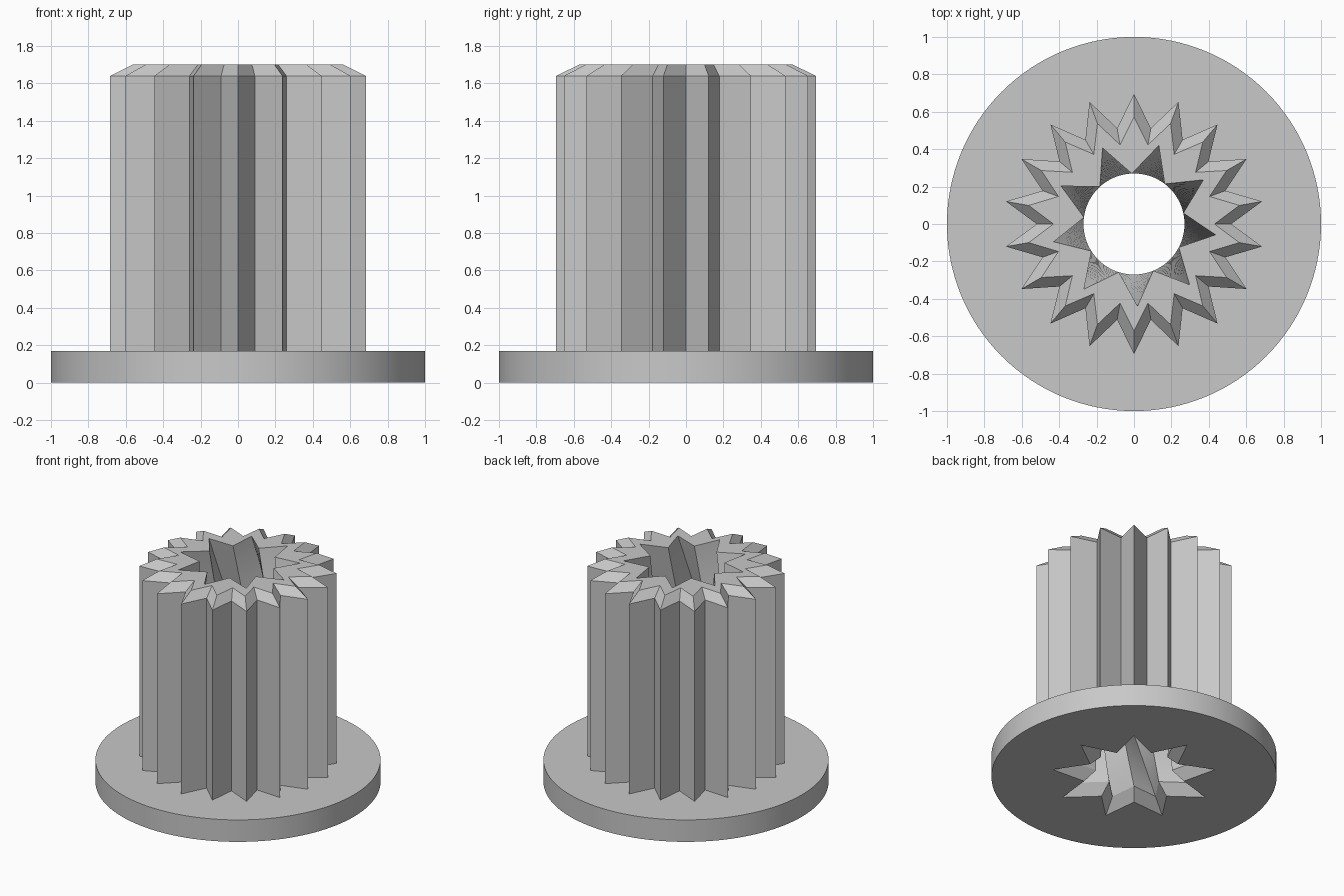
import bpy, bmesh
from math import cos, sin, pi, radians

if "Cube" in bpy.data.objects:
    bpy.data.objects.remove(bpy.data.objects["Cube"])

bm = bmesh.new()

def circle(r, z, n=128):
    return [bm.verts.new((r * cos(2 * pi * i / n), r * sin(2 * pi * i / n), z)) for i in range(n)]

def star(tips, outer, inner, z, turn=0.0):
    ring = []
    for i in range(2 * tips):
        a = radians(90 + turn) + pi * i / tips
        r = inner if i % 2 else outer
        ring.append(bm.verts.new((r * cos(a), r * sin(a), z)))
    return ring

def wall(a, b):
    n = len(a)
    for i in range(n):
        j = (i + 1) % n
        bm.faces.new((a[i], a[j], b[j], b[i]))

def cap(a, b):
    # flat face between an outer outline and an inner one
    edges = [bm.edges.get((r[i - 1], r[i])) for r in (a, b) for i in range(len(r))]
    bmesh.ops.triangle_fill(bm, use_beauty=True, use_dissolve=False, edges=edges)

FLANGE, SHOULDER, TOP = 0.17, 1.64, 1.70

# round flange
rim_low, rim_high = circle(1.0, 0), circle(1.0, FLANGE)
wall(rim_low, rim_high)

# straight 18-tooth barrel with a bevelled top
gear_low = star(18, 0.695, 0.52, FLANGE)
gear_high = star(18, 0.695, 0.52, SHOULDER)
gear_top = star(18, 0.572, 0.43, TOP)
wall(gear_low, gear_high)
wall(gear_high, gear_top)

# 9-point bore: flared mouth below, then a steady twist to the top
MOUTH, TWIST, STEPS = 0.08, 62.5, 40
mouth = star(9, 0.578, 0.355, 0)
prev = mouth
for k in range(STEPS + 1):
    t = k / STEPS
    ring = star(9, 0.44, 0.27, MOUTH + (TOP - MOUTH) * t, TWIST * t)
    wall(prev, ring)
    prev = ring

# flat surfaces: underside, flange top, barrel top
cap(rim_low, mouth)
cap(rim_high, gear_low)
cap(gear_top, prev)
bmesh.ops.recalc_face_normals(bm, faces=bm.faces)

mesh = bpy.data.meshes.new("flanged_spline_bushing")
bm.to_mesh(mesh)
bm.free()
obj = bpy.data.objects.new("flanged_spline_bushing", mesh)
bpy.context.collection.objects.link(obj)

grey = bpy.data.materials.new("light grey")
grey.diffuse_color = (0.58, 0.58, 0.58, 1)
grey.use_nodes = True
grey.node_tree.nodes["Principled BSDF"].inputs["Base Color"].default_value = grey.diffuse_color
mesh.materials.append(grey)

bpy.context.view_layer.objects.active = obj
obj.select_set(True)
bpy.ops.object.shade_smooth_by_angle(angle=radians(15))
